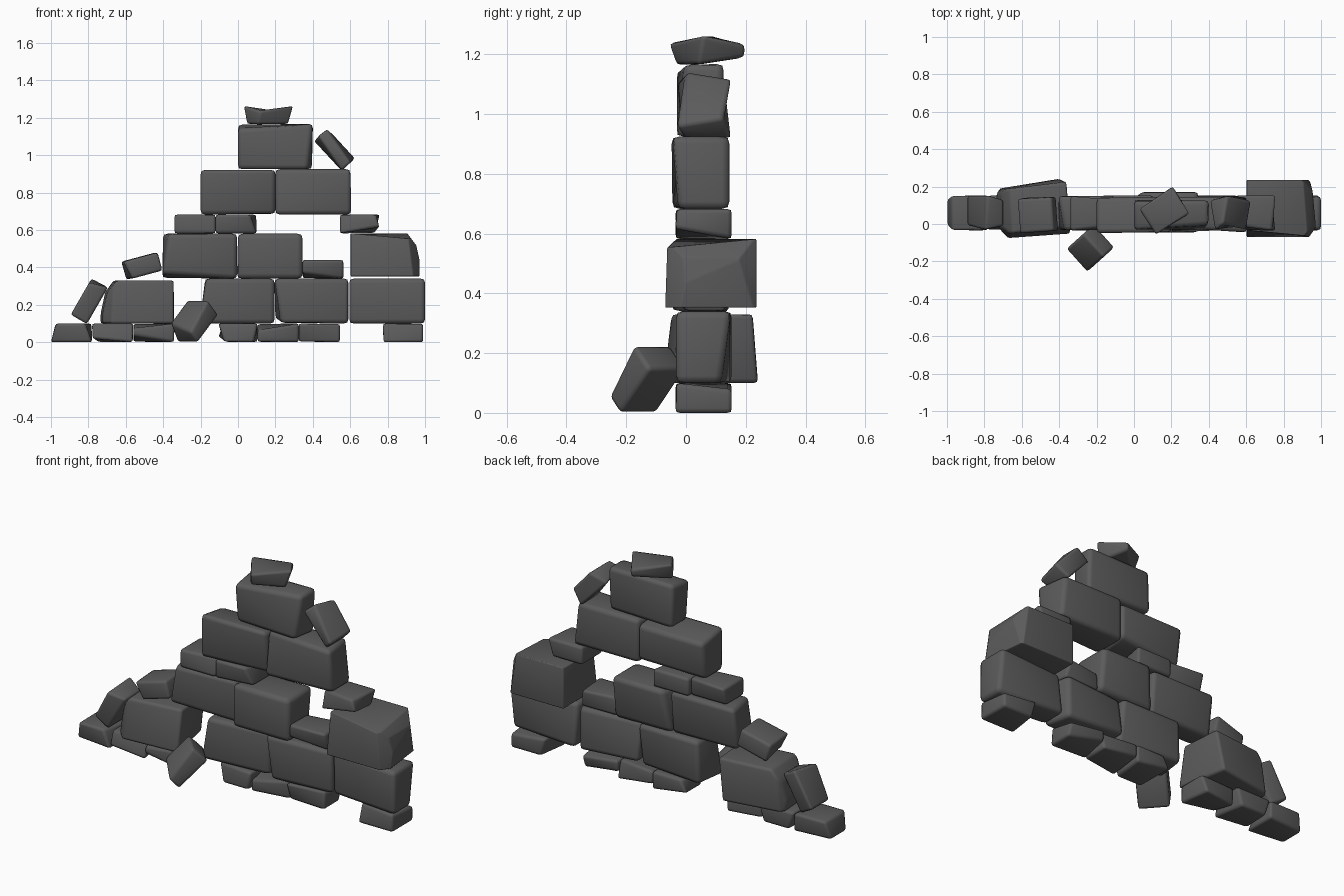
import bpy, bmesh, random
from math import radians
from mathutils import Vector, Euler

random.seed(7)
cube = bpy.data.objects.get("Cube")
if cube:
    bpy.data.objects.remove(cube, do_unlink=True)

stone = bpy.data.materials.new("dark grey stone")
stone.use_nodes = True
COLOUR = (0.105, 0.105, 0.105, 1)
stone.diffuse_color = COLOUR
bsdf = stone.node_tree.nodes["Principled BSDF"]
bsdf.inputs["Base Color"].default_value = COLOUR
bsdf.inputs["Roughness"].default_value = 0.9


def make_stone(name, centre, size, turn=(0, 0, 0), broken=False):
    """A worn block: uneven corners, softened edges, optionally a broken +x end."""
    bm = bmesh.new()
    bmesh.ops.create_cube(bm, size=1)
    for v in bm.verts:
        v.co = Vector(a * b for a, b in zip(v.co, size))
    # wear some corners inwards along one axis only, so the block keeps its extents
    for v in bm.verts:
        if random.random() < 0.55:
            axis = random.choice((0, 1, 1, 2))
            v.co[axis] -= (0.02 + 0.02 * random.random()) * (1 if v.co[axis] > 0 else -1)
    if broken:
        hx, hy, hz = (s / 2 for s in size)
        cuts = [((hx - 0.035, 0, hz - 0.05), (1, 0, 0.75)),
                ((hx - 0.01, 0, hz - 0.13), (1, 0, 0.22)),
                ((hx - 0.03, hy - 0.04, 0), (1, 0.8, 0.15)),
                ((hx - 0.03, 0.04 - hy, 0), (1, -0.7, 0.15))]
        for point, normal in cuts:
            geom = bm.verts[:] + bm.edges[:] + bm.faces[:]
            cut = bmesh.ops.bisect_plane(bm, geom=geom, plane_co=point,
                                         plane_no=normal, clear_outer=True)
            rim = [g for g in cut["geom_cut"] if isinstance(g, bmesh.types.BMEdge)]
            bmesh.ops.contextual_create(bm, geom=rim)
    bmesh.ops.bevel(bm, geom=bm.edges[:], offset=0.1 * min(size) + 0.005, segments=2,
                    profile=0.6, affect='EDGES', clamp_overlap=True)
    bmesh.ops.recalc_face_normals(bm, faces=bm.faces[:])
    for f in bm.faces:
        f.smooth = True
    mesh = bpy.data.meshes.new(name)
    bm.to_mesh(mesh)
    bm.free()
    mesh.materials.append(stone)
    ob = bpy.data.objects.new(name, mesh)
    ob.location = centre
    ob.rotation_euler = Euler([radians(a) for a in turn])
    bpy.context.scene.collection.objects.link(ob)
    return ob


def course(name, z0, z1, spans, y0=-0.035, y1=0.153):
    """A row of stones, each given by its left and right ends."""
    for i, (x0, x1) in enumerate(spans):
        make_stone(f"{name}_{i + 1}", ((x0 + x1) / 2, (y0 + y1) / 2, (z0 + z1) / 2),
                   (x1 - x0, y1 - y0, z1 - z0))


# Wall courses from the ground up
course("footing_stone", 0, 0.1, [(-1, -0.78), (-0.78, -0.56), (-0.56, -0.34), (-0.11, 0.105),
                                 (0.105, 0.325), (0.325, 0.545), (0.775, 0.99)])
course("lower_block", 0.1, 0.34, [(-0.21, 0.195), (0.195, 0.595), (0.595, 1)])
course("middle_block", 0.34, 0.58, [(-0.405, -0.005)])
course("middle_wide_block", 0.34, 0.58, [(-0.005, 0.345)], -0.045, 0.175)
course("filler_stone", 0.34, 0.44, [(0.345, 0.565)])
course("levelling_stone", 0.582, 0.682, [(-0.34, -0.12), (-0.12, 0.1), (0.545, 0.76)])
course("upper_block", 0.683, 0.925, [(-0.2, 0.2), (0.2, 0.605)], -0.048, 0.145)
course("peak_block", 0.925, 1.167, [(0, 0.4)])

# Large blocks with a broken end
make_stone("broken_block_right", (0.79, 0.083, 0.467), (0.375, 0.305, 0.23), broken=True)
make_stone("broken_block_left", (-0.54, 0.083, 0.215), (0.38, 0.3, 0.23), (0, 0, 184), True)

# Loose stones
make_stone("cap_stone", (0.163, 0.07, 1.215), (0.215, 0.17, 0.1), (0, 0, 33))
make_stone("sliding_stone", (0.515, 0.06, 1.03), (0.22, 0.188, 0.1), (0, 46, 0))
make_stone("leaning_stone", (-0.795, 0.06, 0.22), (0.225, 0.188, 0.1), (0, -60, 0))
make_stone("resting_stone", (-0.515, 0.065, 0.407), (0.19, 0.215, 0.1), (0, -15, 4))
make_stone("fallen_stone", (-0.242, -0.137, 0.112), (0.21, 0.165, 0.11), (0, -45, 42))
